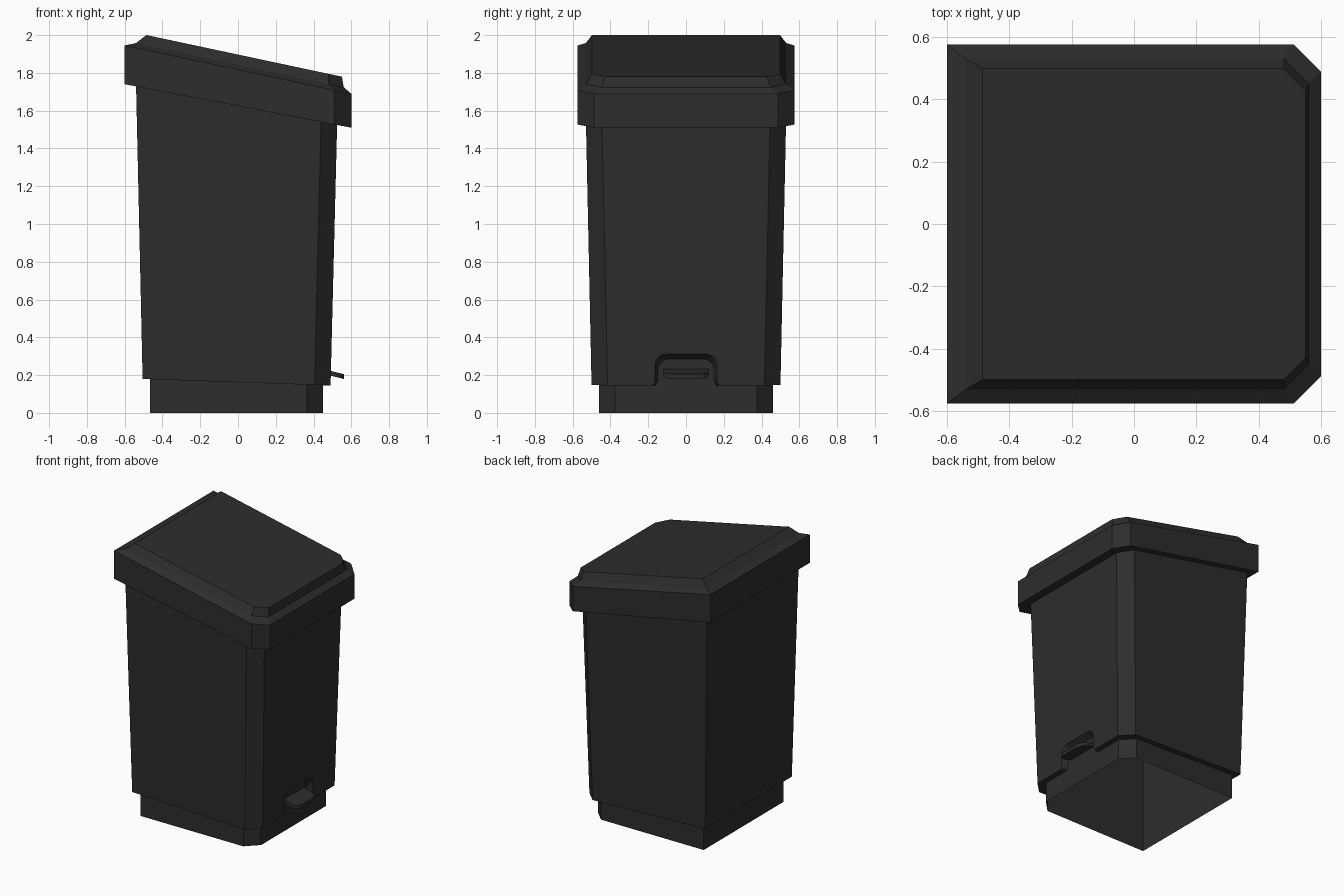
import bpy, bmesh, math

if "Cube" in bpy.data.objects:
    bpy.data.objects.remove(bpy.data.objects["Cube"])

mat = bpy.data.materials.new("dark_plastic")
mat.diffuse_color = (0.026, 0.026, 0.026, 1)
mat.use_nodes = True
mat.node_tree.nodes["Principled BSDF"].inputs["Base Color"].default_value = mat.diffuse_color


def outline(x0, x1, w, c, z, slope=0.0):
    """Rectangle with two chamfered +x corners, lying on a plane sloping in x."""
    half = [(x0, -w), (x1 - c, -w), (x1, c - w)]
    pts = half + [(x, -y) for x, y in reversed(half)]
    return [(x, y, z + slope * x) for x, y in pts]


def loft(name, rings, caps=True, loop=False):
    """Skin a stack of rings; cap the ends, or join last ring to first."""
    bm = bmesh.new()
    rows = [[bm.verts.new(p) for p in r] for r in rings]
    n = len(rows[0])
    pairs = list(zip(rows, rows[1:])) + ([(rows[-1], rows[0])] if loop else [])
    for a, b in pairs:
        for i in range(n):
            j = (i + 1) % n
            bm.faces.new((a[i], a[j], b[j], b[i]))
    if caps and not loop:
        bm.faces.new(rows[0][::-1])
        bm.faces.new(rows[-1])
        
    bmesh.ops.recalc_face_normals(bm, faces=bm.faces)
    me = bpy.data.meshes.new(name)
    bm.to_mesh(me)
    bm.free()
    me.materials.append(mat)
    ob = bpy.data.objects.new(name, me)
    bpy.context.collection.objects.link(ob)
    return ob


# Base: open-bottomed inner tube running up to the lid
base = (-0.465, 0.45, 0.46, 0.085)
loft("base", [outline(*base, 0), outline(*base, 1.64, -0.2)], caps=False)

# Body: tapered outer shell around the tube
body = loft("body", [
    outline(-0.505, 0.49, 0.50, 0.085, 0.162, -0.035),
    outline(-0.54, 0.525, 0.53, 0.085, 1.64, -0.2),
    outline(*base, 1.64, -0.2),
    outline(*base, 0.162, -0.035)], loop=True)


# Pedal notch: tapered arch cut through the shell front
def arch(x, h, top, r=0.06):
    half = [(h + 0.025, 0.1), (h + 0.025, 0.14), (h + 0.007, 0.15), (h, 0.17)]
    for k in range(6):
        a = math.radians(90 * k / 5)
        half.append((h - r + r * math.cos(a), top - r + r * math.sin(a)))
    pts = half + [(-y, z) for y, z in reversed(half)]
    return [(x, y, z) for y, z in pts]


cutter = loft("notch_cutter", [arch(0.44, 0.146, 0.28), arch(0.52, 0.174, 0.326)])
cutter.hide_render = True
mod = body.modifiers.new("notch", "BOOLEAN")
mod.operation, mod.solver, mod.object = "DIFFERENCE", "EXACT", cutter
bpy.context.view_layer.objects.active = body
bpy.ops.object.modifier_apply(modifier=mod.name)
bpy.data.objects.remove(cutter)

# Lid: sloping skirt, narrow shoulder and raised top panel
S = -0.213
loft("lid", [
    outline(-0.6, 0.6, 0.575, 0.088, 1.625, -0.192),
    outline(-0.6, 0.6, 0.575, 0.088, 1.817, S),
    outline(-0.54, 0.56, 0.53, 0.08, 1.843, S),
    outline(-0.485, 0.55, 0.498, 0.07, 1.897, S)])

# Pedal: tilted plate with a rounded front
half = [(0.44, -0.12), (0.50, -0.12)]
for k in range(1, 5):
    a = math.radians(90 * k / 5)
    half.append((0.50 + 0.06 * math.sin(a), -0.06 - 0.06 * math.cos(a)))
half.append((0.56, -0.06))
plan = half + [(x, -y) for x, y in reversed(half)]
loft("pedal", [[(x, y, z - 0.25 * (x - 0.5)) for x, y in plan] for z in (0.195, 0.22)])
